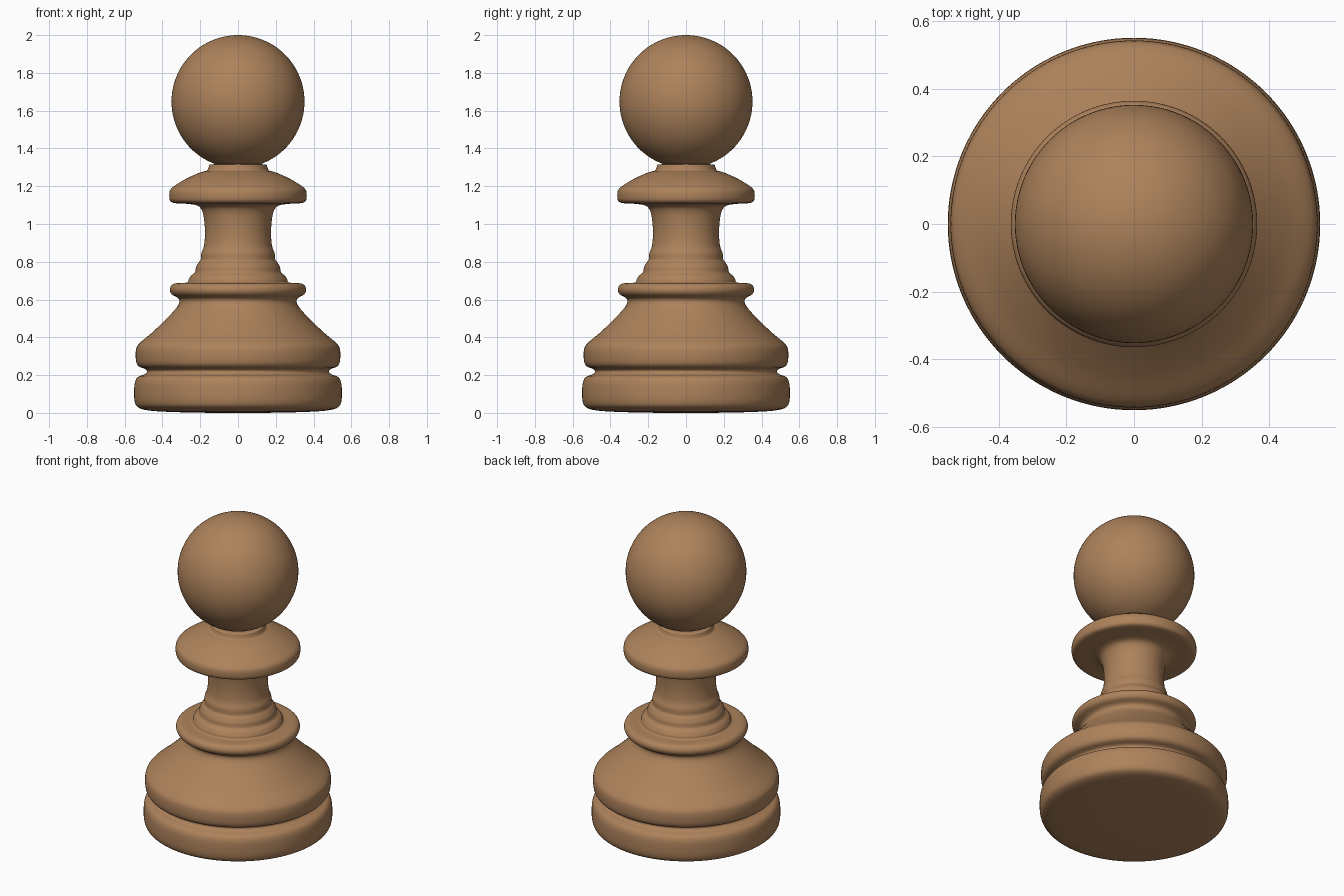
import bpy, bmesh, math
from mathutils import Vector

if "Cube" in bpy.data.objects:
    bpy.data.objects.remove(bpy.data.objects["Cube"])

wood = bpy.data.materials.new("warm brown wood")
wood.diffuse_color = (0.42, 0.225, 0.105, 1)
wood.use_nodes = True
wood.node_tree.nodes["Principled BSDF"].inputs["Base Color"].default_value = wood.diffuse_color


def smooth_profile(pts, steps=4):
    """Catmull-Rom curve through (radius, height) points."""
    p = [Vector(q) for q in pts]
    p = [p[0]] + p + [p[-1]]
    out = []
    for a, b, c, d in zip(p, p[1:], p[2:], p[3:]):
        for i in range(steps):
            t = i / steps
            out.append(0.5 * (2 * b + (c - a) * t + (2 * a - 5 * b + 4 * c - d) * t * t
                              + (3 * b - a - 3 * c + d) * t ** 3))
    return out + [p[-1]]


def lathe(name, profile, sides=128):
    bm = bmesh.new()
    vs = [bm.verts.new((max(r, 0), 0, z)) for r, z in profile]
    es = [bm.edges.new(e) for e in zip(vs, vs[1:])]
    bmesh.ops.spin(bm, geom=vs + es, cent=(0, 0, 0), axis=(0, 0, 1),
                   angle=2 * math.pi, steps=sides, use_duplicate=False)
    bmesh.ops.remove_doubles(bm, verts=bm.verts, dist=0.0002)
    bmesh.ops.recalc_face_normals(bm, faces=bm.faces)
    for f in bm.faces:
        f.smooth = True
    me = bpy.data.meshes.new(name)
    bm.to_mesh(me)
    bm.free()
    me.materials.append(wood)
    ob = bpy.data.objects.new(name, me)
    bpy.context.collection.objects.link(ob)
    return ob


# Turned body: foot, groove, bell, lower ring, stepped neck, collar
body = [(0, 0), (0.2, 0.001), (0.38, 0.006), (0.48, 0.014), (0.53, 0.03), (0.547, 0.06),
        (0.55, 0.11), (0.546, 0.16), (0.53, 0.19), (0.495, 0.204), (0.482, 0.217),
        (0.49, 0.232), (0.525, 0.246), (0.54, 0.275), (0.54, 0.335), (0.52, 0.37),
        (0.455, 0.425), (0.38, 0.497), (0.325, 0.557), (0.31, 0.59), (0.32, 0.61),
        (0.35, 0.627), (0.361, 0.65), (0.354, 0.673), (0.33, 0.686), (0.27, 0.69),
        (0.262, 0.705), (0.248, 0.727), (0.228, 0.744), (0.222, 0.772), (0.208, 0.797),
        (0.197, 0.812), (0.194, 0.845), (0.18, 0.885), (0.175, 0.95), (0.179, 1.02),
        (0.19, 1.07), (0.212, 1.096), (0.26, 1.106), (0.33, 1.11), (0.358, 1.121),
        (0.364, 1.15), (0.358, 1.181), (0.33, 1.206), (0.27, 1.242), (0.2, 1.273),
        (0.165, 1.283), (0.155, 1.302), (0.138, 1.316), (0, 1.316)]
lathe("turned_body", smooth_profile(body))

# Ball head
R = 0.352
lathe("ball_head", [(R * math.sin(math.pi * i / 64), 2 - R - R * math.cos(math.pi * i / 64))
                    for i in range(65)])
